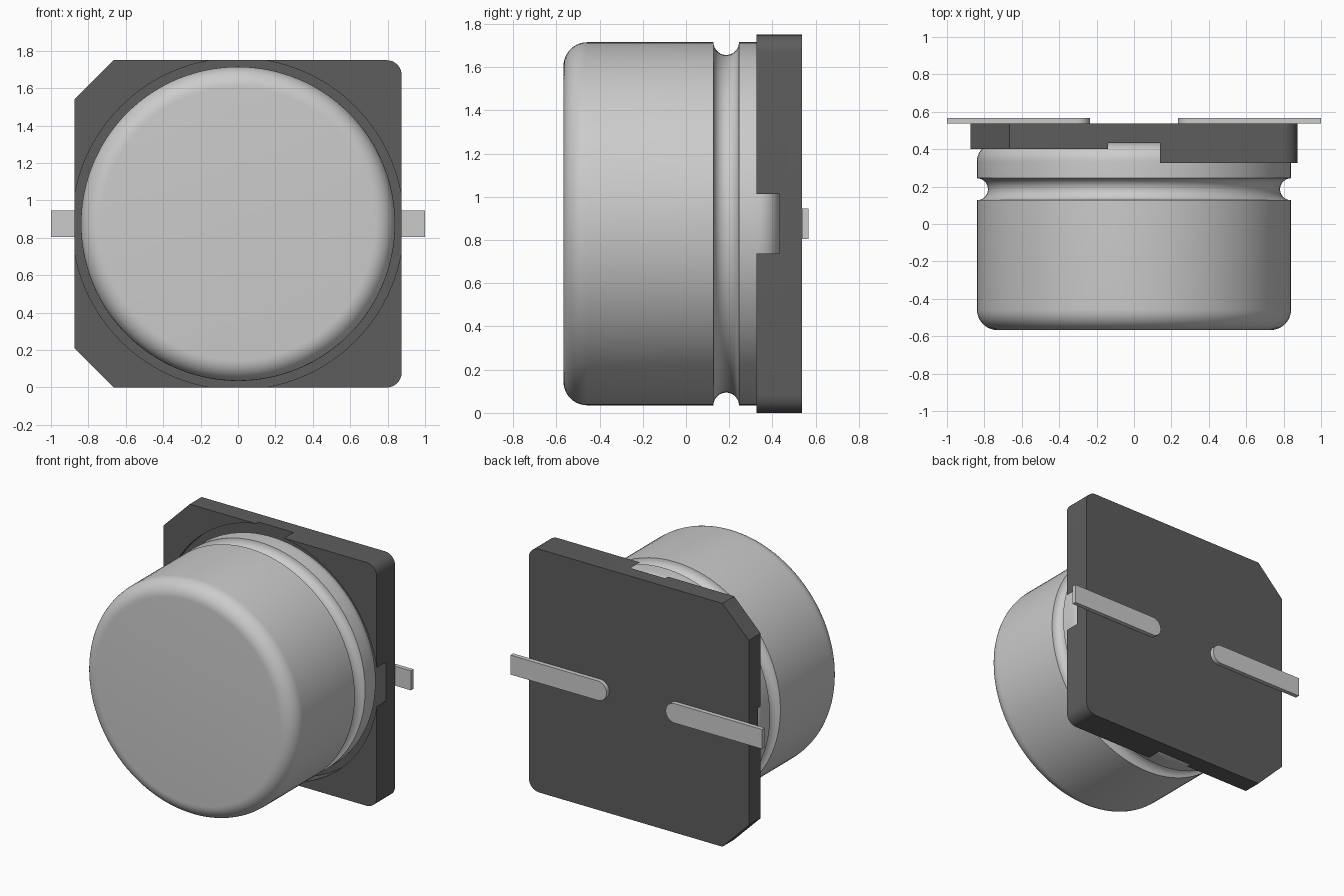
import bpy, bmesh
from math import sin, cos, pi, radians

if "Cube" in bpy.data.objects:
    bpy.data.objects.remove(bpy.data.objects["Cube"])

CZ = 0.875  # height of the can axis


def finish(bm, name, color=None):
    bmesh.ops.remove_doubles(bm, verts=bm.verts, dist=1e-5)
    bmesh.ops.recalc_face_normals(bm, faces=bm.faces)
    mesh = bpy.data.meshes.new(name)
    bm.to_mesh(mesh)
    bm.free()
    obj = bpy.data.objects.new(name, mesh)
    bpy.context.collection.objects.link(obj)
    if color:
        mat = bpy.data.materials.new(name + "_material")
        mat.diffuse_color = (*color, 1)
        mat.use_nodes = True
        mat.node_tree.nodes["Principled BSDF"].inputs["Base Color"].default_value = mat.diffuse_color
        mesh.materials.append(mat)
    return obj


def activate(obj):
    bpy.ops.object.select_all(action='DESELECT')
    obj.select_set(True)
    bpy.context.view_layer.objects.active = obj


def smooth(obj):
    activate(obj)
    bpy.ops.object.shade_smooth_by_angle(angle=radians(30))


def arc(cx, cy, r, a0, a1, n):
    steps = [radians(a0 + (a1 - a0) * i / n) for i in range(n + 1)]
    return [(cx + r * cos(a), cy + r * sin(a)) for a in steps]


def prism(name, outline, y0, y1, color=None):
    """Extrude an x-z outline along y."""
    bm = bmesh.new()
    face = bm.faces.new([bm.verts.new((x, y0, z)) for x, z in outline])
    ext = bmesh.ops.extrude_face_region(bm, geom=[face])['geom']
    bmesh.ops.translate(bm, vec=(0, y1 - y0, 0),
                        verts=[v for v in ext if isinstance(v, bmesh.types.BMVert)])
    return finish(bm, name, color)


def lathe(name, profile, segments=128):
    """Spin a (radius, y) profile around the can axis."""
    bm = bmesh.new()
    verts = [bm.verts.new((r, y, CZ)) for r, y in profile]
    edges = [bm.edges.new(p) for p in zip(verts, verts[1:])]
    bmesh.ops.spin(bm, geom=verts + edges, cent=(0, 0, CZ), axis=(0, 1, 0),
                   angle=2 * pi, steps=segments)
    return finish(bm, name)


def cut(obj, cutter):
    cutter.hide_render = True
    mod = obj.modifiers.new("cut", 'BOOLEAN')
    mod.operation = 'DIFFERENCE'
    mod.solver = 'EXACT'
    mod.object = cutter
    activate(obj)
    bpy.ops.object.modifier_apply(modifier=mod.name)
    bpy.data.objects.remove(cutter)


# Metal can: rounded ends and a crimped groove
R = 0.84
profile = ([(0, -0.567)]
           + arc(R - 0.11, -0.457, 0.11, -90, 0, 10)
           + arc(R, 0.186, 0.059, 270, 90, 14)
           + arc(R - 0.1, 0.333, 0.1, 0, 90, 10)
           + [(0, 0.433)])
smooth(lathe("can", profile))

# Square base plate: two chamfered corners, two rounded corners
H, C, F = 0.875, 0.21, 0.08
outline = ([(-H + C, 0), (H - F, 0)]
           + arc(H - F, F, F, -90, 0, 8)[1:]
           + arc(H - F, 1.75 - F, F, 0, 90, 8)
           + [(-H + C, 1.75), (-H, 1.75 - C), (-H, C)])
base = prism("base", outline, 0.326, 0.536, (0.11, 0.11, 0.11))

# Round seat for the can breaks through the sides; chamfered corners sit lower
cut(base, prism("seat_cutter", arc(0, CZ, 0.886, 0, 357.1875, 127), 0.2, 0.433))
cut(base, prism("corner_cutter", [(-1.2, -0.3), (0, -0.3), (0, 2.1), (-1.2, 2.1)], 0.1, 0.402))
smooth(base)

# Flat leads with rounded inner ends
for side, label in ((-1, "left"), (1, "right")):
    pts = arc(0.305, CZ, 0.07, 90, 270, 14) + [(1.0, CZ - 0.07), (1.0, CZ + 0.07)]
    smooth(prism(label + "_lead", [(side * x, z) for x, z in pts], 0.536, 0.567))
